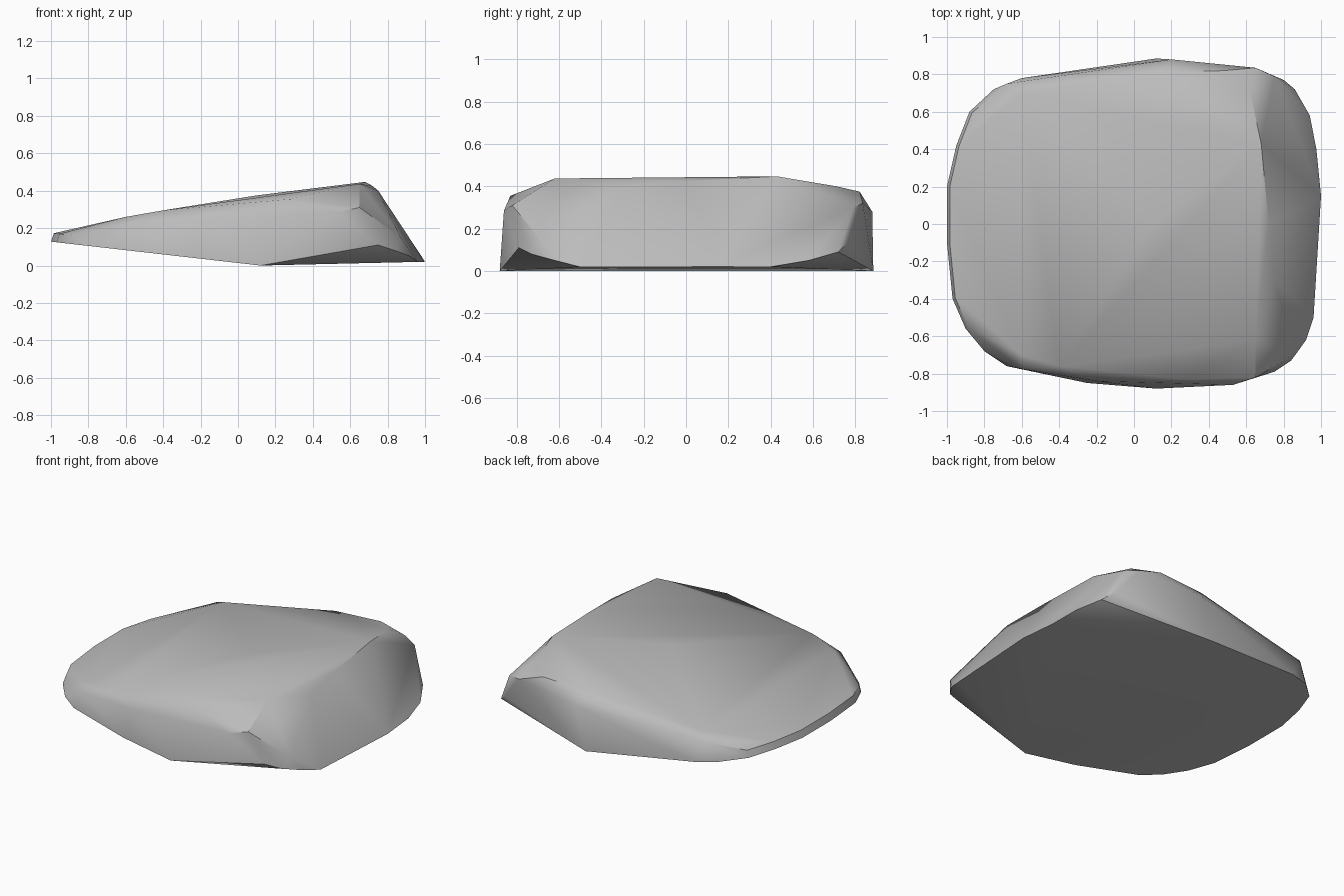
import bpy
import bmesh

# Remove the default cube
default_cube = bpy.data.objects.get("Cube")
if default_cube:
    bpy.data.objects.remove(default_cube, do_unlink=True)


def make_material(name, value):
    """Plain grey material used in the viewport and in renders."""
    material = bpy.data.materials.new(name)
    colour = (value, value, value, 1.0)
    material.use_nodes = True
    material.diffuse_color = colour
    for node in material.node_tree.nodes:
        if node.type == "BSDF_PRINCIPLED":
            node.inputs["Base Color"].default_value = colour
    return material


def underside_height(x):
    """Height of the tilted flat underside at a given x."""
    fold = 0.12
    return (fold - x) * 0.114 if x < fold else (x - fold) * 0.023


def build_hull(name, points, material):
    """Wrap a faceted convex skin around the points."""
    bm = bmesh.new()
    verts = [bm.verts.new(point) for point in points]
    bmesh.ops.convex_hull(bm, input=verts)
    loose = [vert for vert in bm.verts if not vert.link_faces]
    bmesh.ops.delete(bm, geom=loose, context="VERTS")
    bmesh.ops.dissolve_limit(bm, angle_limit=0.02, verts=bm.verts, edges=bm.edges)
    bmesh.ops.recalc_face_normals(bm, faces=bm.faces)
    mesh = bpy.data.meshes.new(name)
    bm.to_mesh(mesh)
    bm.free()
    mesh.materials.append(material)
    obj = bpy.data.objects.new(name, mesh)
    bpy.context.collection.objects.link(obj)
    return obj


# Outline of the flat underside, lying on the tilted base
base_outline = [
    (-1, 0.2), (-0.95, 0.42), (-0.88, 0.6), (-0.75, 0.72), (-0.6, 0.78),
    (0.12, 0.885), (0.975, 0.4), (1, 0.15), (0.98, -0.2), (0.96, -0.5),
    (0.12, -0.88), (-0.25, -0.85), (-0.68, -0.76), (-0.8, -0.68),
    (-0.9, -0.56), (-0.97, -0.4), (-1, -0.1),
]
base_rim = [(x, y, underside_height(x)) for x, y in base_outline]

# Thin lip along the low end
lip = [(x * 0.985, y * 0.99, underside_height(x) + 0.045)
       for x, y in base_outline if x < -0.85]

# Undercut corners at the steep end
corners = [
    (0.92, -0.62, 0.05), (0.84, -0.73, 0.08), (0.75, -0.79, 0.11),
    (0.94, 0.58, 0.05), (0.86, 0.72, 0.09), (0.8, 0.77, 0.14),
]

# Shoulders along the front and back walls
shoulders = [
    (-0.6, -0.775, 0.22), (-0.2, -0.84, 0.245), (0.53, -0.86, 0.285),
    (0.65, -0.82, 0.31), (0.87, -0.69, 0.15), (-0.68, 0.75, 0.22),
    (0.2, 0.88, 0.28), (0.65, 0.835, 0.32), (0.75, 0.79, 0.3),
]

# Crest of the sloping top
crest = [
    (-0.6, 0.7, 0.26), (-0.6, -0.7, 0.26), (-0.4, -0.76, 0.295),
    (0.28, -0.83, 0.355), (0.15, 0.81, 0.36), (0.1, 0, 0.375),
    (0.48, 0.82, 0.375), (0.62, 0.71, 0.4), (0.68, 0.43, 0.447),
    (0.72, 0, 0.425), (0.75, -0.3, 0.4), (0.65, -0.62, 0.437),
]

stone = make_material("stone grey", 0.5)
rock = build_hull("rock", base_rim + lip + corners + shoulders + crest, stone)

# Soft shading across shallow facets
bpy.ops.object.select_all(action="DESELECT")
rock.select_set(True)
bpy.context.view_layer.objects.active = rock
bpy.ops.object.shade_smooth_by_angle()
